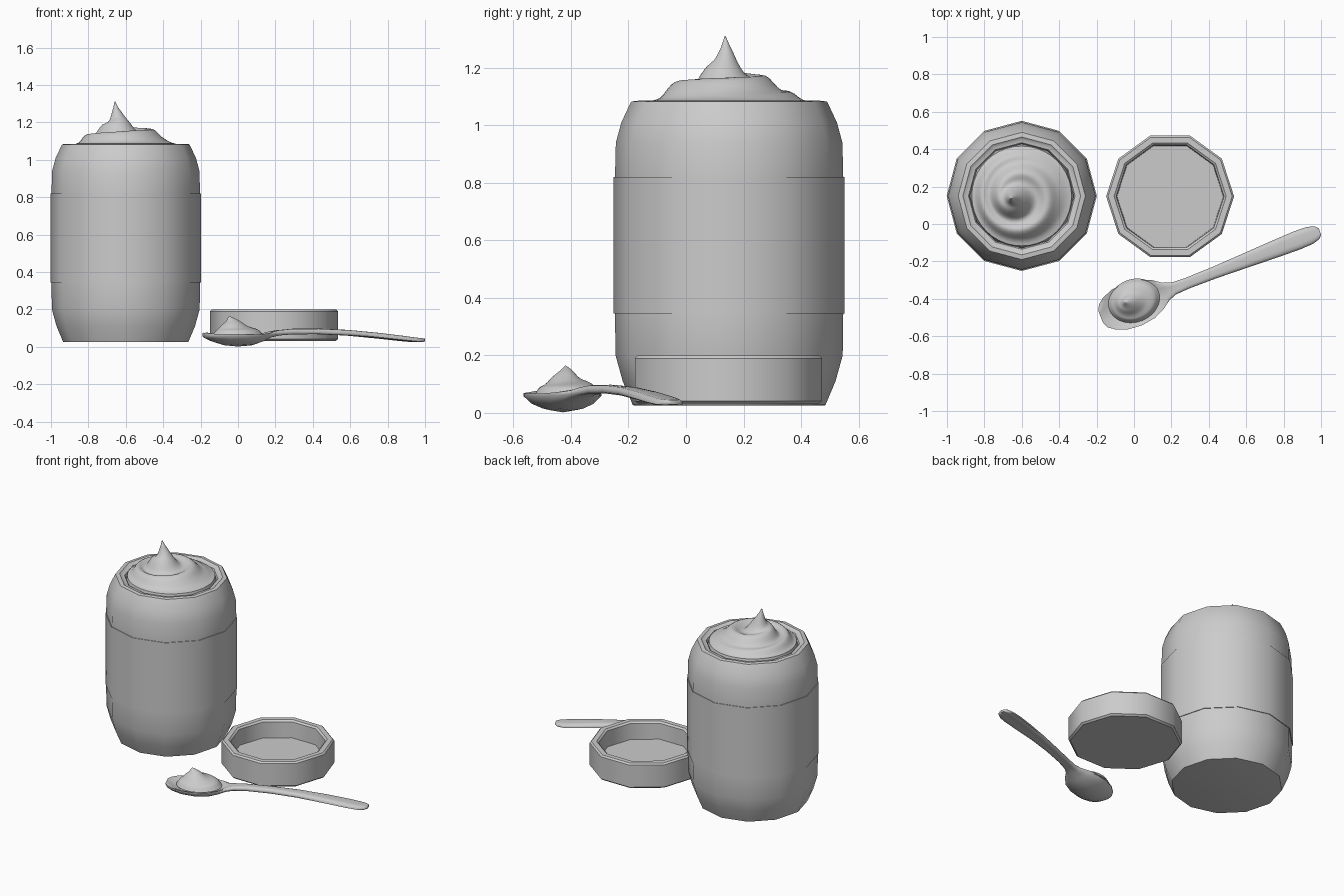
import bpy, math
from math import sin, cos, pi

if "Cube" in bpy.data.objects:
    bpy.data.objects.remove(bpy.data.objects["Cube"])


def make(name, verts, faces, angle=40):
    me = bpy.data.meshes.new(name)
    me.from_pydata(verts, [], faces)
    ob = bpy.data.objects.new(name, me)
    bpy.context.collection.objects.link(ob)
    bpy.ops.object.select_all(action='DESELECT')
    ob.select_set(True)
    bpy.context.view_layer.objects.active = ob
    bpy.ops.object.mode_set(mode='EDIT')
    bpy.ops.mesh.select_all(action='SELECT')
    bpy.ops.mesh.normals_make_consistent(inside=False)
    bpy.ops.object.mode_set(mode='OBJECT')
    bpy.ops.object.shade_smooth_by_angle(angle=math.radians(angle))
    return ob


def lerp(table, x):
    for (a, p), (b, q) in zip(table, table[1:]):
        if x <= b:
            return p + (q - p) * max(0, (x - a) / (b - a))
    return table[-1][1]


def skin(rows, n, cap_start=True, cap_end=True):
    faces = [(i*n + j, i*n + (j+1) % n, (i+1)*n + (j+1) % n, (i+1)*n + j)
             for i in range(rows - 1) for j in range(n)]
    if cap_start:
        faces.append(tuple(range(n))[::-1])
    if cap_end:
        faces.append(tuple(range((rows-1)*n, rows*n)))
    return faces


def lathe(name, profile, n, cx, cy, caps=True):
    verts = [(cx + r*cos(2*pi*j/n), cy + r*sin(2*pi*j/n), z)
             for r, z in profile for j in range(n)]
    return make(name, verts, skin(len(profile), n, caps, caps))


# Jar with rounded shoulders and open lip
lathe("jar", [(.325, .025), (.335, .027), (.37, .11), (.395, .2), (.397, .345),
              (.397, .82), (.394, .94), (.375, 1.01), (.346, 1.072), (.340, 1.083),
              (.315, 1.086), (.305, 1.078), (.285, 1.076), (.278, 1.065),
              (.278, 1.0)], 12, -.6, .15)
# Label band wrapped round the jar
lathe("label", [(.396, .345), (.4015, .345), (.4015, .82), (.396, .82)], 12, -.6, .15, False)
# Upturned lid
lathe("lid", [(.33, .032), (.342, .042), (.342, .19), (.332, .2), (.3, .2),
              (.288, .19), (.284, .085)], 10, .193, .148)


def cream(name, table, rx, ry, base, tip, ang, ripple, turns):
    """Swirled dollop: rings shrink towards a leaning tip with a spiral ridge."""
    n, rings = 40, 22
    verts = []
    for i in range(rings):
        f = 1 - i / (rings - 1) * .995
        k = (1 - f) ** 1.5
        x0 = base[0] + (tip[0] - base[0]) * k
        y0 = base[1] + (tip[1] - base[1]) * k
        for j in range(n):
            a = 2 * pi * j / n
            z = lerp(table, f)
            window = max(0, sin(pi * min(1, f * 1.1)))
            z += ripple * window * sin(a + turns * 2 * pi * f)
            px, py = rx * f * cos(a), ry * f * sin(a)
            verts.append((x0 + px*cos(ang) - py*sin(ang),
                          y0 + px*sin(ang) + py*cos(ang), z))
    return make(name, verts, skin(rings, n), 60)


# Cream filling the jar, and a scoop on the spoon
cream("jar_cream", [(0, 1.315), (.06, 1.27), (.16, 1.215), (.28, 1.18), (.4, 1.158),
                    (.6, 1.145), (.75, 1.125), (.88, 1.092), (.97, 1.085), (1, 1.03)],
      .28, .28, (-.6, .15), (-.658, .136), 0, .02, 2.2)
cream("spoon_cream", [(0, .165), (.12, .154), (.35, .128), (.6, .107),
                      (.85, .088), (1, .06)],
      .14, .115, (0, -.41), (-.047, -.42), math.radians(21), .004, 1.5)

# Spoon: lofted sections of (distance, half width, edge height, dish depth, thickness)
sections = [(0, .035, .078, .003, .022), (.015, .065, .078, .010, .025),
            (.05, .092, .077, .025, .025), (.11, .115, .076, .042, .025),
            (.19, .122, .075, .048, .025), (.27, .11, .075, .042, .025),
            (.33, .082, .079, .026, .025), (.375, .05, .084, .008, .026),
            (.42, .034, .089, 0, .028), (.5, .03, .094, -.003, .028),
            (.65, .032, .094, -.004, .028), (.82, .039, .087, -.004, .028),
            (1.0, .047, .071, -.004, .028), (1.13, .051, .056, -.004, .026),
            (1.2, .048, .048, -.003, .024), (1.24, .037, .045, -.002, .02),
            (1.258, .018, .044, 0, .014)]
ts = [-1, -.75, -.4, 0, .4, .75, 1]
ca, sa = cos(math.radians(21.3)), sin(math.radians(21.3))
verts = []
for s, w, z, d, th in sections:
    loop = [(t, z - d*(1 - t*t) - (.3*th if abs(t) == 1 else 0)) for t in ts]
    loop += [(t, z - d*(1 - t*t) - (.75*th if abs(t) == 1 else th)) for t in reversed(ts)]
    for t, h in loop:
        verts.append((-.178 + s*ca - t*w*sa, -.497 + s*sa + t*w*ca, h))
make("spoon", verts, skin(len(sections), len(ts) * 2), 60)
